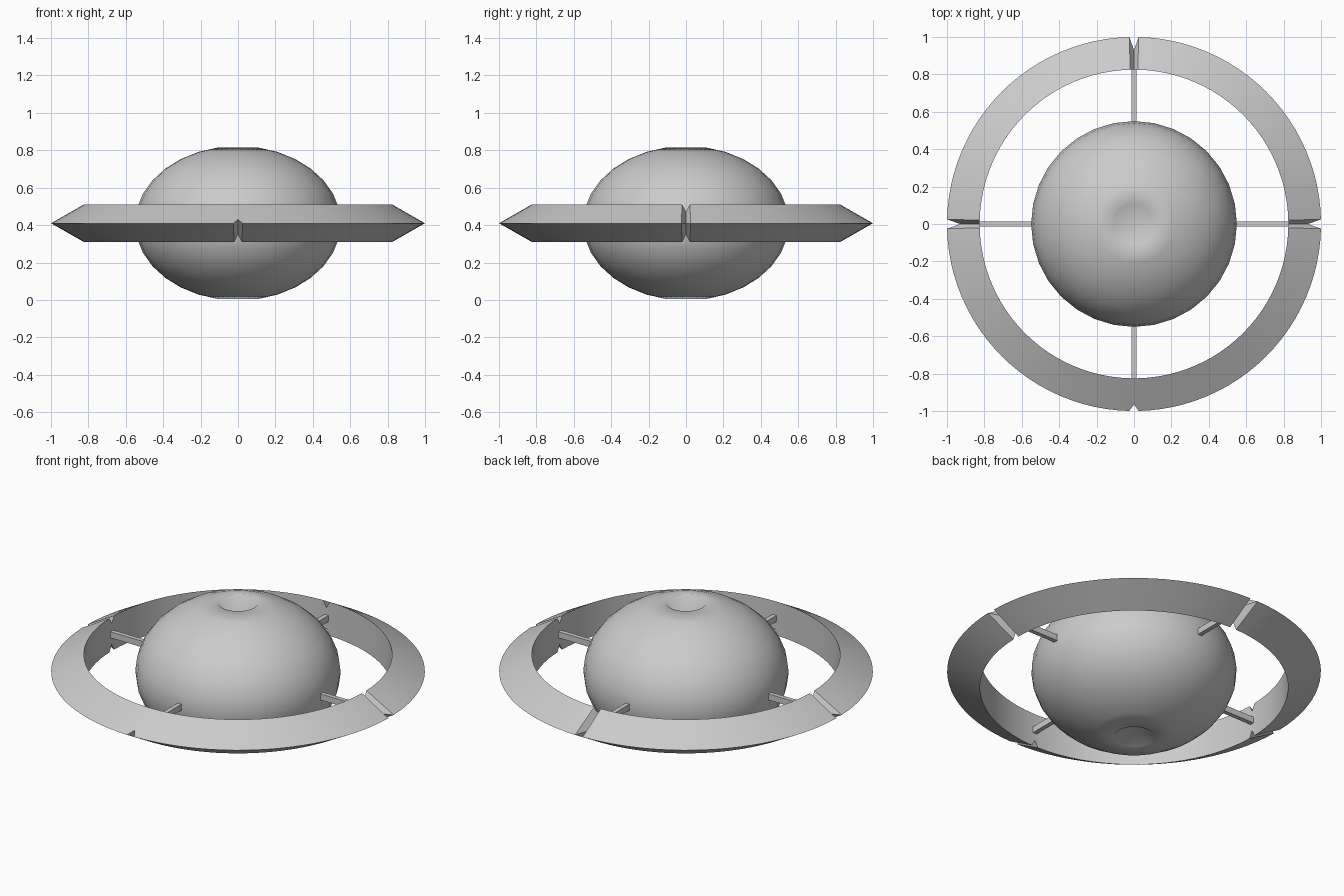
import bpy, bmesh, math

if "Cube" in bpy.data.objects:
    bpy.data.objects.remove(bpy.data.objects["Cube"], do_unlink=True)

MID = 0.41      # height of the ring's edge and the body's equator
QUARTER = math.pi / 2

grey = bpy.data.materials.new("light_grey")
grey.use_nodes = True
grey.diffuse_color = (0.6, 0.6, 0.6, 1)
grey.node_tree.nodes["Principled BSDF"].inputs["Base Color"].default_value = (0.6, 0.6, 0.6, 1)


def add_object(name, bm, smooth_angle=None):
    bmesh.ops.recalc_face_normals(bm, faces=bm.faces)
    mesh = bpy.data.meshes.new(name)
    bm.to_mesh(mesh)
    bm.free()
    mesh.materials.append(grey)
    obj = bpy.data.objects.new(name, mesh)
    bpy.context.collection.objects.link(obj)
    if smooth_angle:
        bpy.ops.object.select_all(action='DESELECT')
        obj.select_set(True)
        bpy.context.view_layer.objects.active = obj
        bpy.ops.object.shade_smooth_by_angle(angle=smooth_angle)
    return obj


# Flattened ball with its two poles pushed in as dimples
bm = bmesh.new()
bmesh.ops.create_uvsphere(bm, u_segments=32, v_segments=16, radius=1)
for v in bm.verts:
    if abs(v.co.z) > 0.999:
        v.co.z *= 0.7
    v.co = (v.co.x * 0.55, v.co.y * 0.55, v.co.z * 0.413 + MID)
add_object("body", bm, math.pi)

# Sharp-edged ring: three-point sections (radius, height), pinched at four grooves
FULL = [(0.825, 0.1), (1.0, 0.0), (0.825, -0.1)]
GROOVE = [(0.825, 0.06), (0.93, 0.0), (0.825, -0.06)]
FRONT_GROOVE = [(0.825, 0.1), (0.965, 0.02), (0.825, -0.06)]
HALF_GROOVE = 0.025
STEPS = 24

sections = []
for q in range(4):
    start = q * QUARTER
    sections.append((start, FRONT_GROOVE if q == 3 else GROOVE))
    for i in range(STEPS + 1):
        sweep = QUARTER - 2 * HALF_GROOVE
        sections.append((start + HALF_GROOVE + sweep * i / STEPS, FULL))

bm = bmesh.new()
loops = [[bm.verts.new((r * math.cos(a), r * math.sin(a), MID + z)) for r, z in profile]
         for a, profile in sections]
for k, loop in enumerate(loops):
    after = loops[(k + 1) % len(loops)]
    for j in range(3):
        n = (j + 1) % 3
        bm.faces.new((loop[j], after[j], after[n], loop[n]))
add_object("ring", bm, math.radians(20))

# Four square spokes joining the body to the ring
for q, side in enumerate(("left", "back", "right", "front")):
    bm = bmesh.new()
    bmesh.ops.create_cube(bm, size=1)
    for v in bm.verts:
        v.co = (0.685 + v.co.x * 0.31, v.co.y * 0.026, v.co.z * 0.036)
    spoke = add_object(side + "_spoke", bm)
    spoke.location.z = MID
    spoke.rotation_euler.z = q * QUARTER
